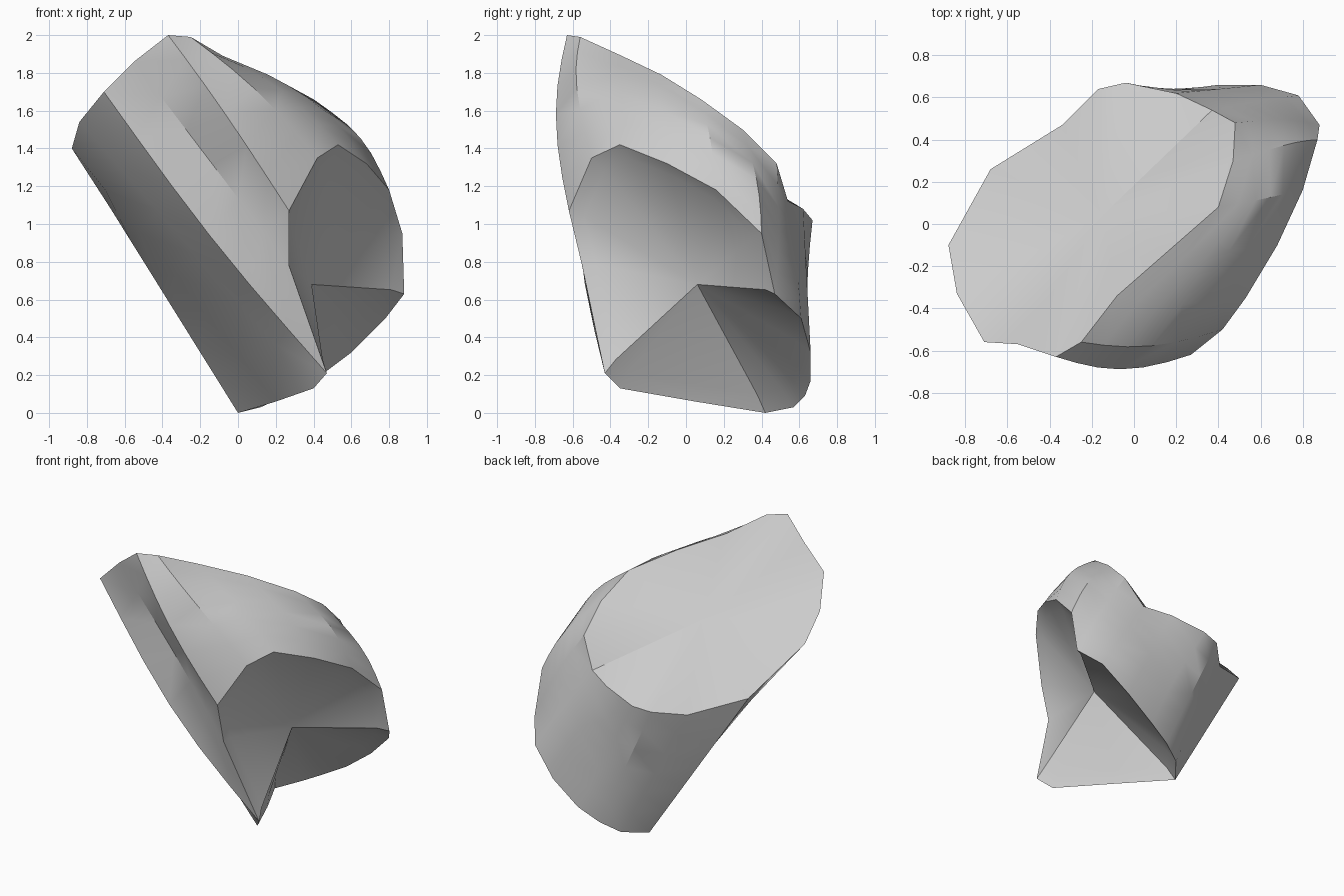
import bpy
import bmesh
import math
from mathutils import Vector

# Remove the default cube if it is there
default_cube = bpy.data.objects.get("Cube")
if default_cube:
    bpy.data.objects.remove(default_cube, do_unlink=True)


def make_material(name, colour):
    material = bpy.data.materials.new(name)
    material.use_nodes = True
    material.diffuse_color = colour
    shader = material.node_tree.nodes["Principled BSDF"]
    shader.inputs["Base Color"].default_value = colour
    return material


# Outline of the slanted upper face, from the peak round the front and underside
upper_outline = [
    (-.37, -.63, 2), (-.55, -.57, 1.86), (-.71, -.56, 1.7), (-.84, -.33, 1.54),
    (-.88, -.1, 1.4), (-.68, .26, 1.09), (-.34, .47, .96), (-.17, .64, 1),
    (-.04, .67, 1.02), (.2, .62, 1.08), (.37, .54, 1.12), (.48, .48, 1.32),
    (.47, .3, 1.5), (.4, .08, 1.66), (.16, -.13, 1.79), (-.08, -.34, 1.89),
    (-.25, -.56, 1.99),
]
# Matching outline of the hollow lower mouth
mouth_outline = [
    (.27, -.62, 1.07), (.27, -.55, .78), (.47, -.43, .21), (.4, -.35, .13),
    (.2, .05, .06), (0, .42, 0), (.12, .57, .03), (.25, .63, .09),
    (.4, .66, .17), (.6, .66, .32), (.78, .61, .5), (.88, .47, .63),
    (.87, .4, .95), (.8, .16, 1.18), (.68, -.1, 1.32), (.53, -.35, 1.42),
    (.42, -.5, 1.35),
]
upper_outline = [Vector(point) for point in upper_outline]
mouth_outline = [Vector(point) for point in mouth_outline]

# Swell of the wall half way along each strand: rounded front, groove, sharp ridge
swells = [.08, -.02, .08, 0, 0, 0, 0, 0, -.03, 0, .01, .03, .05, .06, .06, .06, .07]

upper_centre = Vector((-.15, .04, 1.43))
mouth_centre = Vector((.39, .06, .68))
inward = (upper_centre - mouth_centre).normalized()
STEPS = 6


def wall_point(start, end, swell, factor):
    """Point along a strand of the wall, pushed out from the middle axis."""
    point = start.lerp(end, factor)
    outward = (point - upper_centre.lerp(mouth_centre, factor)).normalized()
    return point + outward * swell * math.sin(math.pi * factor)


def add_ring(mesh, points):
    return [mesh.verts.new(point) for point in points]


def bridge(mesh, first, second):
    for i in range(len(first)):
        j = (i + 1) % len(first)
        mesh.faces.new((first[i], first[j], second[j], second[i]))


def fan(mesh, ring, centre):
    tip = mesh.verts.new(centre)
    for i in range(len(ring)):
        mesh.faces.new((ring[i], ring[(i + 1) % len(ring)], tip))


# Outer wall lofted between the two outlines
bm = bmesh.new()
strands = list(zip(upper_outline, mouth_outline, swells))
rings = []
for step in range(STEPS + 1):
    rings.append(add_ring(bm, [wall_point(*strand, step / STEPS) for strand in strands]))
for first, second in zip(rings, rings[1:]):
    bridge(bm, first, second)

# Shallow dished upper face
fan(bm, rings[0], upper_centre)

# Narrow lip, then the hollow running in to a point
lip = add_ring(bm, [point.lerp(mouth_centre, .12) + inward * .02
                    for point in mouth_outline])
bridge(bm, rings[-1], lip)
fan(bm, lip, mouth_centre)

bmesh.ops.triangulate(bm, faces=[f for f in bm.faces if len(f.verts) > 3])
bmesh.ops.recalc_face_normals(bm, faces=bm.faces[:])
mesh_data = bpy.data.meshes.new("hollow_stone")
bm.to_mesh(mesh_data)
bm.free()

stone = bpy.data.objects.new("hollow_stone", mesh_data)
bpy.context.collection.objects.link(stone)
mesh_data.materials.append(make_material("plain grey", (.6, .6, .6, 1)))

# Smooth the wall but keep the rims and creases crisp
bpy.ops.object.select_all(action="DESELECT")
stone.select_set(True)
bpy.context.view_layer.objects.active = stone
bpy.ops.object.shade_smooth_by_angle(angle=math.radians(32))
